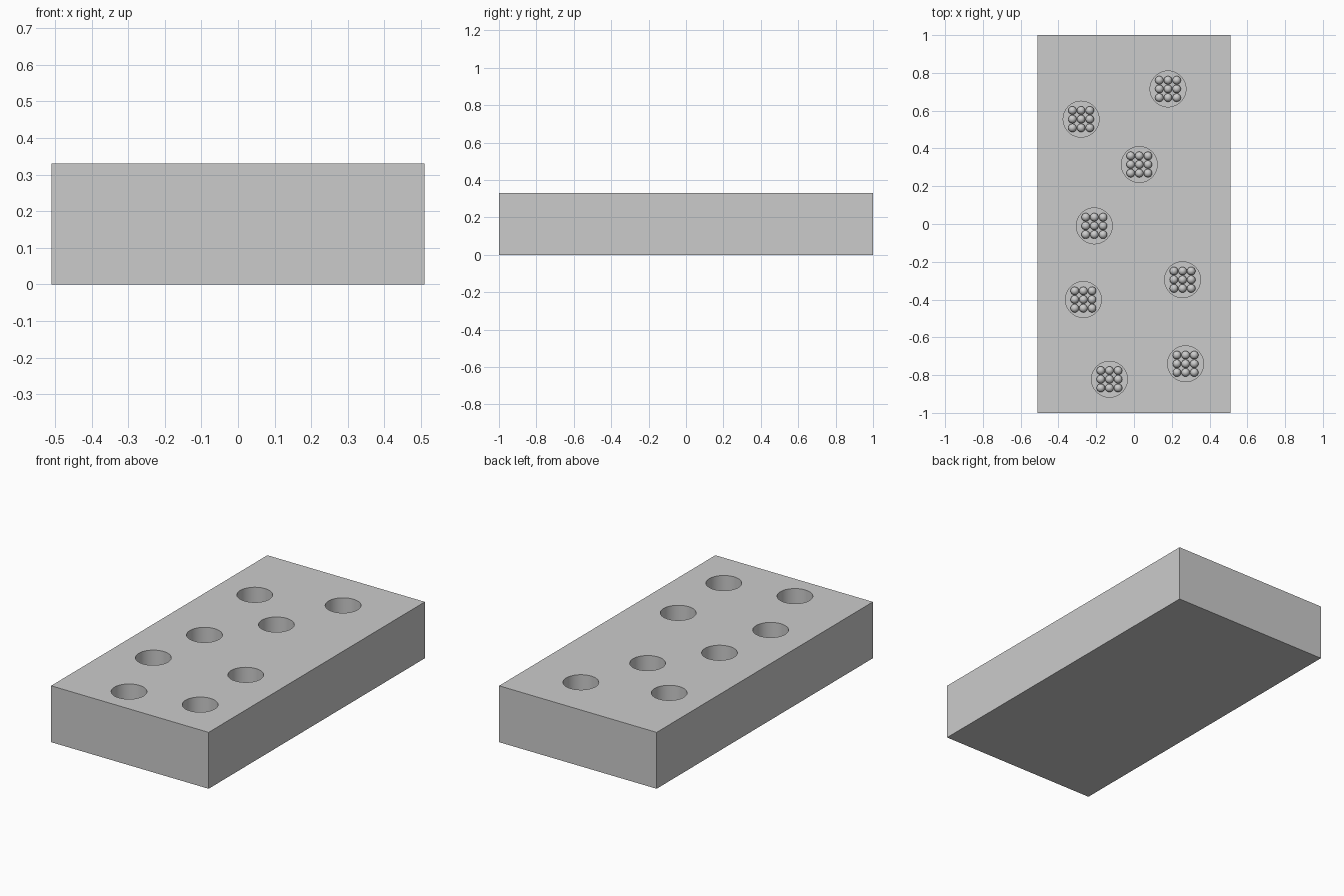
import bpy

if "Cube" in bpy.data.objects:
    bpy.data.objects.remove(bpy.data.objects["Cube"])

H, R, FLOOR, BALL, STEP = 0.33, 0.095, 0.12, 0.022, 0.046
HOLES = [(0.18, 0.715), (-0.28, 0.555), (0.028, 0.315), (-0.21, -0.01),
         (-0.268, -0.40), (0.257, -0.295), (0.273, -0.74), (-0.13, -0.822)]

# Solid slab
bpy.ops.mesh.primitive_cube_add(size=1, location=(0, 0, H / 2))
block = bpy.context.object
block.name = "block"
block.scale = (1.02, 2, H)
bpy.ops.object.transform_apply(location=False, rotation=False, scale=True)

# Round blind pockets, all cutters joined into one
cutters = []
for x, y in HOLES:
    bpy.ops.mesh.primitive_cylinder_add(vertices=48, radius=R, depth=0.5,
                                        location=(x, y, FLOOR + 0.25))
    cutters.append(bpy.context.object)
for c in cutters:
    c.select_set(True)
bpy.ops.object.join()
cutter = bpy.context.object
cutter.name = "pocket_cutter"
cutter.hide_render = True
cutter.hide_set(True)
mod = block.modifiers.new("pockets", 'BOOLEAN')
mod.operation = 'DIFFERENCE'
mod.solver = 'EXACT'
mod.object = cutter
bpy.context.view_layer.objects.active = block
block.select_set(True)
bpy.ops.object.modifier_apply(modifier=mod.name)
bpy.data.objects.remove(cutter)
bpy.ops.object.shade_smooth_by_angle()

# Three by three balls resting in every pocket, sharing one mesh
bpy.ops.mesh.primitive_uv_sphere_add(segments=24, ring_count=12, radius=BALL)
first = bpy.context.object
bpy.ops.object.shade_smooth()
mesh = first.data
bpy.data.objects.remove(first)
for x, y in HOLES:
    for i in (-1, 0, 1):
        for j in (-1, 0, 1):
            ball = bpy.data.objects.new("ball", mesh)
            ball.location = (x + i * STEP, y + j * STEP, FLOOR + BALL)
            bpy.context.collection.objects.link(ball)
